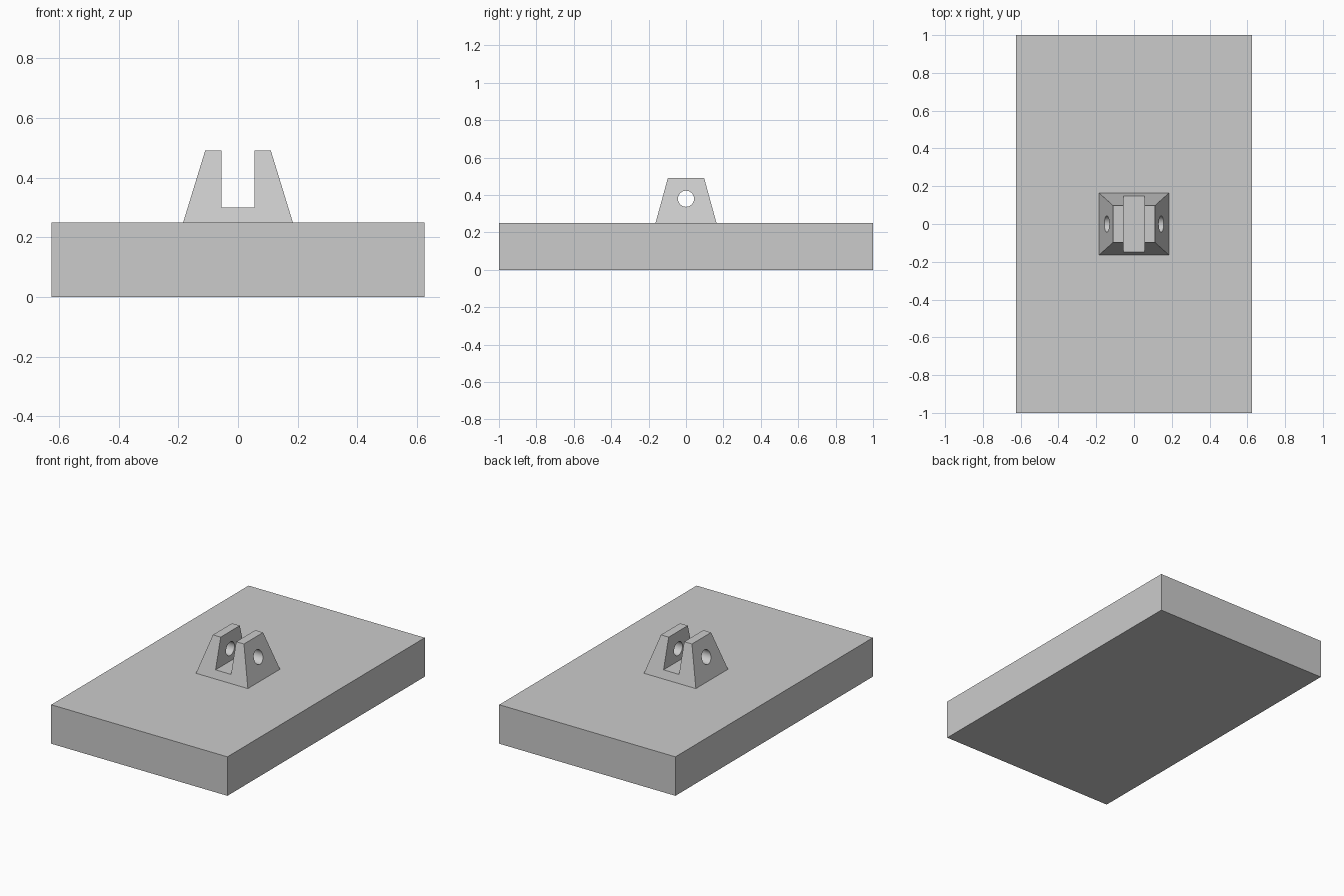
import bpy, bmesh, math

if "Cube" in bpy.data.objects:
    bpy.data.objects.remove(bpy.data.objects["Cube"])


def frustum(name, bottom, top, z0, z1):
    """Box with separate half sizes (x, y) for the bottom and top faces."""
    bm = bmesh.new()
    bmesh.ops.create_cube(bm, size=2)
    for v in bm.verts:
        hx, hy = top if v.co.z > 0 else bottom
        v.co = (v.co.x * hx, v.co.y * hy, z1 if v.co.z > 0 else z0)
    mesh = bpy.data.meshes.new(name)
    bm.to_mesh(mesh)
    bm.free()
    obj = bpy.data.objects.new(name, mesh)
    bpy.context.collection.objects.link(obj)
    return obj


def cut(target, cutter):
    """Subtract the cutter from the target, then delete it."""
    cutter.hide_render = True
    mod = target.modifiers.new("cut", 'BOOLEAN')
    mod.operation = 'DIFFERENCE'
    mod.solver = 'EXACT'
    mod.object = cutter
    bpy.context.view_layer.objects.active = target
    bpy.ops.object.modifier_apply(modifier=mod.name)
    bpy.data.objects.remove(cutter)


# Base plate
frustum("base_plate", (0.625, 1.0), (0.625, 1.0), 0.0, 0.25)

# Tapered bracket standing on the plate
bracket = frustum("clevis_bracket", (0.184, 0.163), (0.11, 0.097), 0.25, 0.491)

# Slot between the two lugs
cut(bracket, frustum("slot_cutter", (0.055, 0.3), (0.055, 0.3), 0.301, 0.6))

# Pin hole through both lugs
bpy.ops.mesh.primitive_cylinder_add(vertices=48, radius=0.043, depth=0.6,
                                    location=(0, 0, 0.38),
                                    rotation=(0, math.pi / 2, 0))
cut(bracket, bpy.context.object)

# Smooth hole walls, sharp edges elsewhere
bpy.ops.object.select_all(action='DESELECT')
bracket.select_set(True)
bpy.context.view_layer.objects.active = bracket
bpy.ops.object.shade_smooth_by_angle(angle=math.radians(20))
